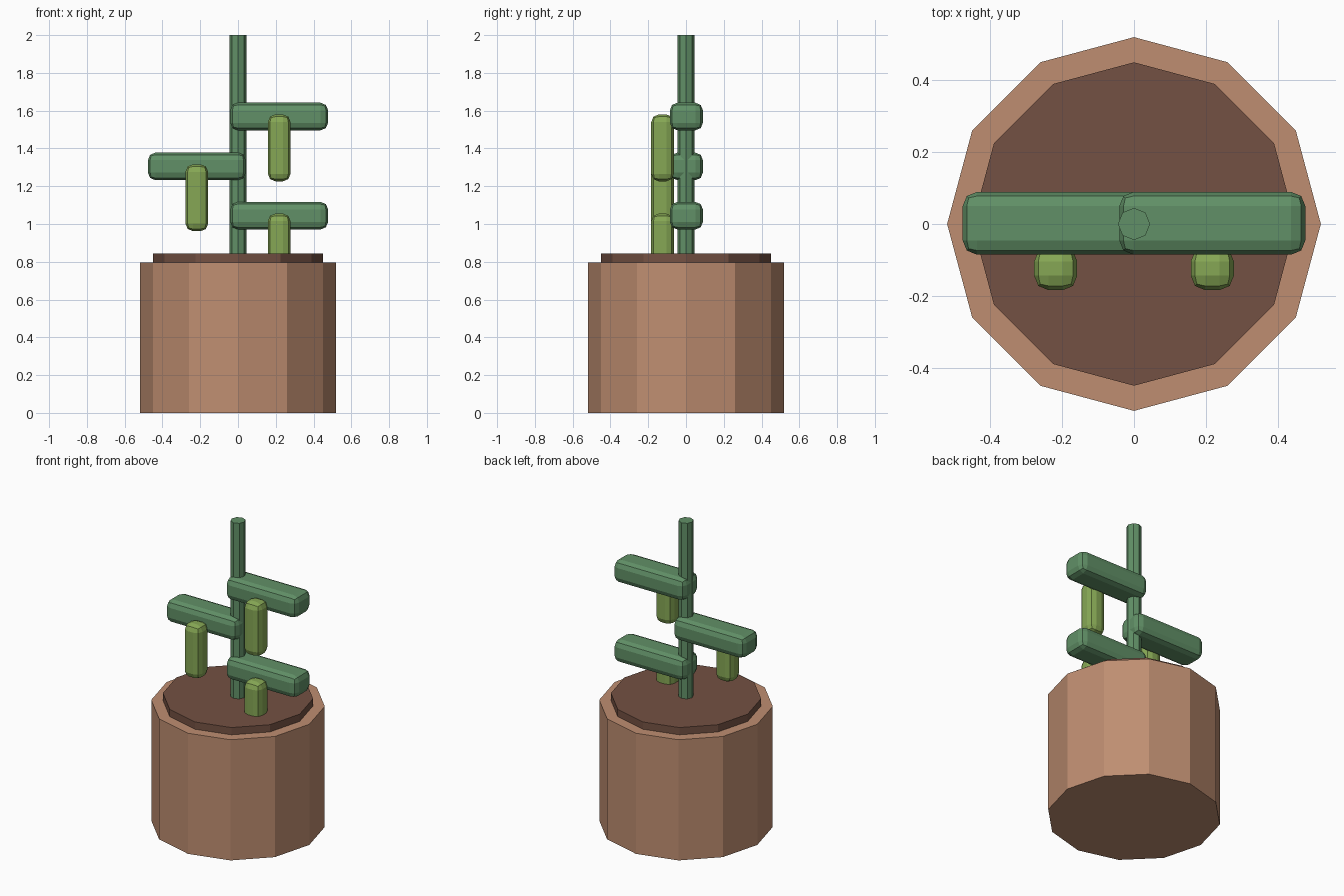
import bpy

cube = bpy.data.objects.get("Cube")
if cube:
    bpy.data.objects.remove(cube, do_unlink=True)


def material(name, rgb):
    mat = bpy.data.materials.new(name)
    mat.use_nodes = True
    mat.diffuse_color = (*rgb, 1)
    mat.node_tree.nodes["Principled BSDF"].inputs["Base Color"].default_value = (*rgb, 1)
    return mat


clay = material("terracotta", (0.52, 0.27, 0.165))
earth = material("dark_soil", (0.175, 0.083, 0.056))
green = material("leaf_green", (0.12, 0.28, 0.135))
lime = material("pod_green", (0.24, 0.39, 0.09))


def cylinder(name, sides, radius, bottom, top, mat):
    bpy.ops.mesh.primitive_cylinder_add(vertices=sides, radius=radius, depth=top - bottom,
                                        location=(0, 0, (bottom + top) / 2))
    obj = bpy.context.object
    obj.name = name
    obj.data.materials.append(mat)


def rounded_box(name, centre, size, mat, bevel=0.04):
    bpy.ops.mesh.primitive_cube_add(size=1, location=centre)
    obj = bpy.context.object
    obj.name = name
    obj.scale = size
    bpy.ops.object.transform_apply(location=False, rotation=False, scale=True)
    obj.data.materials.append(mat)
    mod = obj.modifiers.new("Rounded edges", "BEVEL")
    mod.width = bevel
    mod.segments = 2


# Pot, soil and upright stem
cylinder("pot", 12, 0.52, 0, 0.795, clay)
cylinder("soil", 12, 0.45, 0.7, 0.843, earth)
cylinder("stem", 8, 0.045, 0.8, 2, green)

# Alternating leaves, each with a pod hanging at its front
for level, side in (("lower", 1), ("middle", -1), ("upper", 1)):
    z = {"lower": 1.044, "middle": 1.305, "upper": 1.569}[level]
    rounded_box(level + "_leaf", (side * 0.218, 0.002, z), (0.518, 0.175, 0.146), green)
    rounded_box(level + "_pod", (side * 0.218, -0.124, z - 0.166), (0.12, 0.12, 0.354), lime)
